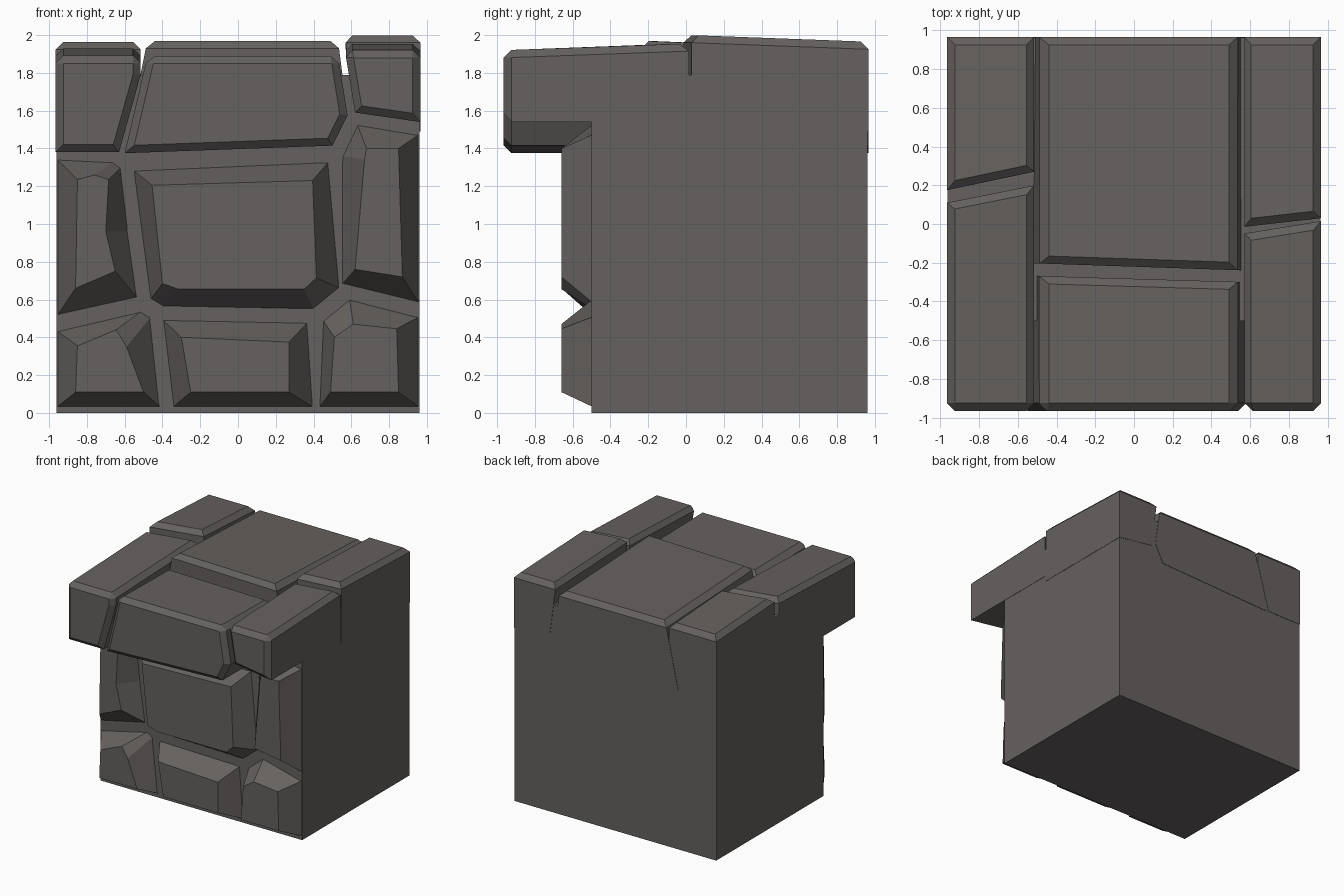
import bpy, bmesh

if "Cube" in bpy.data.objects:
    bpy.data.objects.remove(bpy.data.objects["Cube"])

stone_grey = bpy.data.materials.new("stone_grey")
stone_grey.diffuse_color = (0.13, 0.12, 0.115, 1)
stone_grey.use_nodes = True
stone_grey.node_tree.nodes["Principled BSDF"].inputs["Base Color"].default_value = stone_grey.diffuse_color


def finish(name, bm):
    bmesh.ops.recalc_face_normals(bm, faces=bm.faces)
    mesh = bpy.data.meshes.new(name)
    bm.to_mesh(mesh)
    bm.free()
    mesh.materials.append(stone_grey)
    ob = bpy.data.objects.new(name, mesh)
    bpy.context.collection.objects.link(ob)
    return ob


def bridge(bm, a, b):
    """Close two matching vertex loops into a solid."""
    n = len(a)
    bm.faces.new(a)
    bm.faces.new(b)
    for i in range(n):
        j = (i + 1) % n
        bm.faces.new((a[i], a[j], b[j], b[i]))


def facing_stone(name, outer, inner):
    """Chamfered stone standing out of the front wall."""
    bm = bmesh.new()
    bridge(bm, [bm.verts.new((x, -0.49, z)) for x, z in outer],
           [bm.verts.new((x, -0.66, z)) for x, z in inner])
    finish(name, bm)


def slab(name, section, top_z, front_y, back_y, bevel_front):
    """Section (last two points are the top corners) run from front to back.
    front_y / back_y give the end at the left and right side."""
    xs = [p[0] for p in section]
    lo, hi = min(xs), max(xs)
    n = len(section)
    bm = bmesh.new()
    loops = []
    for ends, tz in zip((front_y, back_y), top_z):
        loop = []
        for i, (x, z) in enumerate(section):
            y = ends[0] + (ends[1] - ends[0]) * (x - lo) / (hi - lo)
            loop.append(bm.verts.new((x, y, tz if i >= n - 2 else z)))
        loops.append(loop)
    bridge(bm, *loops)
    front = set(loops[0])
    top = set(loops[0][-2:] + loops[1][-2:])
    edges = [e for e in bm.edges if set(e.verts) <= top
             or (bevel_front and set(e.verts) <= front)]
    bmesh.ops.bevel(bm, geom=edges, offset=0.04, offset_type='OFFSET',
                    segments=1, profile=0.5, affect='EDGES')
    finish(name, bm)


# Solid wall core
bm = bmesh.new()
bridge(bm, [bm.verts.new((x, y, 0)) for x, y in
            ((-.962, -.5), (.962, -.5), (.962, .962), (-.962, .962))],
       [bm.verts.new((x, y, 1.79)) for x, y in
        ((-.962, -.5), (.962, -.5), (.962, .962), (-.962, .962))])
finish("wall_core", bm)

# Front facing stones
facing_stone("stone_lower_left",
             [(-.96, .03), (-.41, .03), (-.46, .51), (-.51, .54), (-.96, .435)],
             [(-.86, .11), (-.50, .11), (-.59, .35), (-.645, .44), (-.85, .355)])
facing_stone("stone_lower_middle",
             [(-.345, .03), (.40, .03), (.37, .48), (-.40, .495)],
             [(-.25, .11), (.27, .11), (.27, .375), (-.30, .40)])
facing_stone("stone_lower_right",
             [(.43, .03), (.96, .03), (.96, .51), (.59, .605), (.45, .49)],
             [(.49, .11), (.85, .11), (.84, .445), (.61, .47), (.51, .40)])
facing_stone("stone_side_left",
             [(-.96, .51), (-.53, .605), (-.58, .96), (-.62, 1.30), (-.66, 1.33), (-.96, 1.345)],
             [(-.86, .66), (-.65, .75), (-.70, .96), (-.685, 1.235), (-.76, 1.26), (-.85, 1.235)])
facing_stone("stone_centre",
             [(-.465, .60), (-.40, .56), (.40, .545), (.54, .66), (.48, 1.33), (-.555, 1.285)],
             [(-.40, .685), (-.315, .655), (.35, .655), (.415, .715), (.395, 1.23), (-.455, 1.205)])
facing_stone("stone_side_right",
             [(.55, .68), (.96, .58), (.96, 1.475), (.63, 1.53), (.55, 1.36)],
             [(.62, .76), (.87, .72), (.85, 1.40), (.68, 1.40), (.67, 1.34)])

# Paving slabs on top, overhanging the front
left = [(-.965, 1.38), (-.63, 1.38), (-.515, 1.79), (-.515, 0), (-.965, 0)]
slab("slab_left_front", left, (1.89, 1.93), (-.965, -.965), (.11, .20), True)
slab("slab_left_back", left, (1.965, 1.925), (.175, .27), (.965, .965), False)

middle = [(-.60, 1.375), (.50, 1.415), (.58, 1.575), (.53, 0), (-.48, 0)]
slab("slab_middle_front", middle, (1.89, 1.88), (-.965, -.965), (-.265, -.30), True)
slab("slab_middle_back", middle, (1.97, 1.92), (-.20, -.24), (.965, .965), False)

right = [(.62, 1.59), (.965, 1.54), (.965, 0), (.565, 0)]
slab("slab_right_front", right, (1.92, 1.955), (-.965, -.965), (-.05, .015), True)
right_low = [(x, z - .05) for x, z in right]
slab("slab_right_back", right_low, (2.0, 1.965), (-.015, .03), (.965, .965), False)
